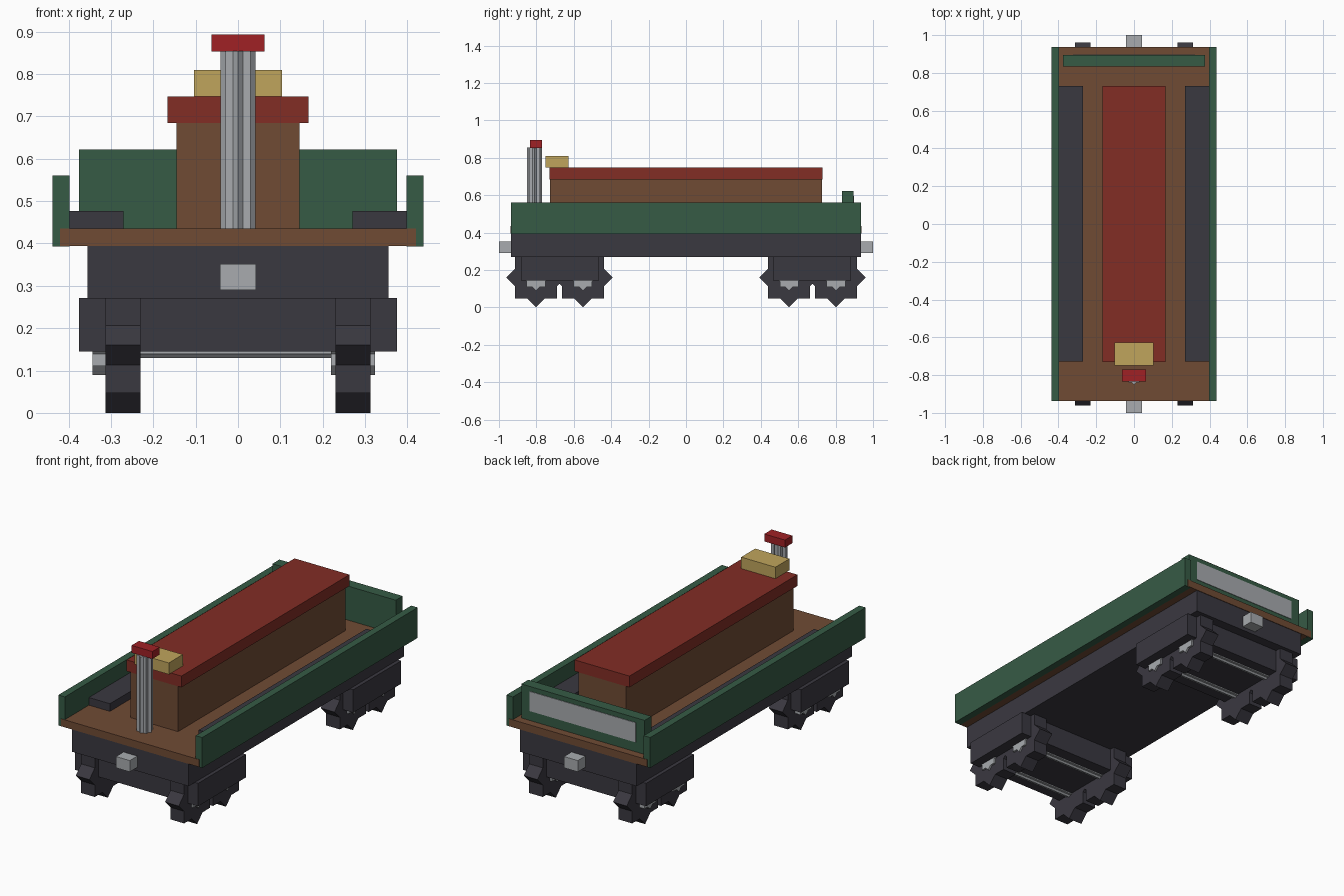
import bpy, bmesh, math
from mathutils import Vector

if "Cube" in bpy.data.objects:
    bpy.data.objects.remove(bpy.data.objects["Cube"])


def material(name, rgb):
    """Flat colour given as sRGB bytes, stored as linear."""
    m = bpy.data.materials.new(name)
    lin = [((c / 255 + 0.055) / 1.055) ** 2.4 for c in rgb]
    m.diffuse_color = (*lin, 1)
    m.use_nodes = True
    m.node_tree.nodes["Principled BSDF"].inputs["Base Color"].default_value = m.diffuse_color
    return m


GREEN = material("green", (54, 91, 69))
BROWN = material("wood brown", (112, 75, 52))
DARK = material("dark grey", (58, 56, 64))
RUST = material("rust red", (130, 45, 37))
RED = material("bright red", (160, 33, 37))
TAN = material("tan", (192, 165, 92))
STEEL = material("light grey", (168, 171, 175))


def finish(bm, name, mat):
    bmesh.ops.recalc_face_normals(bm, faces=bm.faces)
    mesh = bpy.data.meshes.new(name)
    bm.to_mesh(mesh)
    bm.free()
    mesh.materials.append(mat)
    obj = bpy.data.objects.new(name, mesh)
    bpy.context.collection.objects.link(obj)
    return obj


def box(name, mat, x, y, z):
    """Box from (min, max) ranges."""
    bm = bmesh.new()
    bmesh.ops.create_cube(bm, size=1)
    for v in bm.verts:
        v.co = [r[0] if c < 0 else r[1] for c, r in zip(v.co, (x, y, z))]
    return finish(bm, name, mat)


def star_bar(name, mat, start, end, radius):
    """Eight-pointed bar (two crossed squares) between two points."""
    start, end = Vector(start), Vector(end)
    along_x = abs(end.x - start.x) > 1e-6
    bm = bmesh.new()
    ring = []
    for i in range(16):
        r = radius if i % 2 == 0 else radius * 0.7654
        a, b = r * math.cos(i * math.pi / 8), r * math.sin(i * math.pi / 8)
        ring.append(bm.verts.new(start + Vector((0, a, b) if along_x else (a, b, 0))))
    cap = bm.faces.new(ring)
    ext = bmesh.ops.extrude_face_region(bm, geom=[cap], use_keep_orig=True)
    moved = [g for g in ext["geom"] if isinstance(g, bmesh.types.BMVert)]
    bmesh.ops.translate(bm, verts=moved, vec=end - start)
    return finish(bm, name, mat)


# Chassis and deck
box("chassis", DARK, (-0.355, 0.355), (-0.935, 0.935), (0.27, 0.395))
box("deck", BROWN, (-0.42, 0.42), (-0.938, 0.938), (0.394, 0.435))

# Couplers, side walls and floor rails
for s, side in ((-1, "left"), (1, "right")):
    end = "front" if s < 0 else "rear"
    box(end + "_coupler", STEEL, (-0.042, 0.042), sorted((s * 0.93, s * 1.0)), (0.29, 0.352))
    box(side + "_wall", GREEN, sorted((s * 0.398, s * 0.4375)), (-0.936, 0.936), (0.393, 0.56))
    box(side + "_floor_rail", DARK, sorted((s * 0.27, s * 0.399)), (-0.727, 0.73), (0.435, 0.477))

# Tail board with pale plate
box("tail_board", GREEN, (-0.375, 0.375), (0.835, 0.895), (0.435, 0.622))
box("tail_plate", STEEL, (-0.322, 0.322), (0.893, 0.898), (0.488, 0.596))

# Central crate with lid, block and signal post
box("crate", BROWN, (-0.145, 0.145), (-0.728, 0.728), (0.435, 0.686))
box("crate_lid", RUST, (-0.167, 0.167), (-0.73, 0.73), (0.685, 0.747))
box("lid_block", TAN, (-0.104, 0.104), (-0.75, -0.628), (0.747, 0.81))
star_bar("post", STEEL, (0, -0.81, 0.435), (0, -0.81, 0.854), 0.041)
box("post_cap", RED, (-0.063, 0.063), (-0.834, -0.77), (0.853, 0.894))

# Bogies with star-shaped wheels
for s, end in ((-1, "front"), (1, "rear")):
    box(end + "_bogie", DARK, (-0.375, 0.375), sorted((s * 0.465, s * 0.882)), (0.145, 0.271))
    for n, y in (("inner", s * 0.551), ("outer", s * 0.802)):
        tag = end + "_" + n
        star_bar(tag + "_axle", STEEL, (-0.32, y, 0.16), (0.32, y, 0.16), 0.03)
        star_bar(tag + "_left_hub", STEEL, (-0.344, y, 0.16), (-0.24, y, 0.16), 0.07)
        star_bar(tag + "_right_hub", STEEL, (0.219, y, 0.16), (0.323, y, 0.16), 0.07)
        star_bar(tag + "_left_wheel", DARK, (-0.313, y, 0.16), (-0.23, y, 0.16), 0.16)
        star_bar(tag + "_right_wheel", DARK, (0.23, y, 0.16), (0.313, y, 0.16), 0.16)
